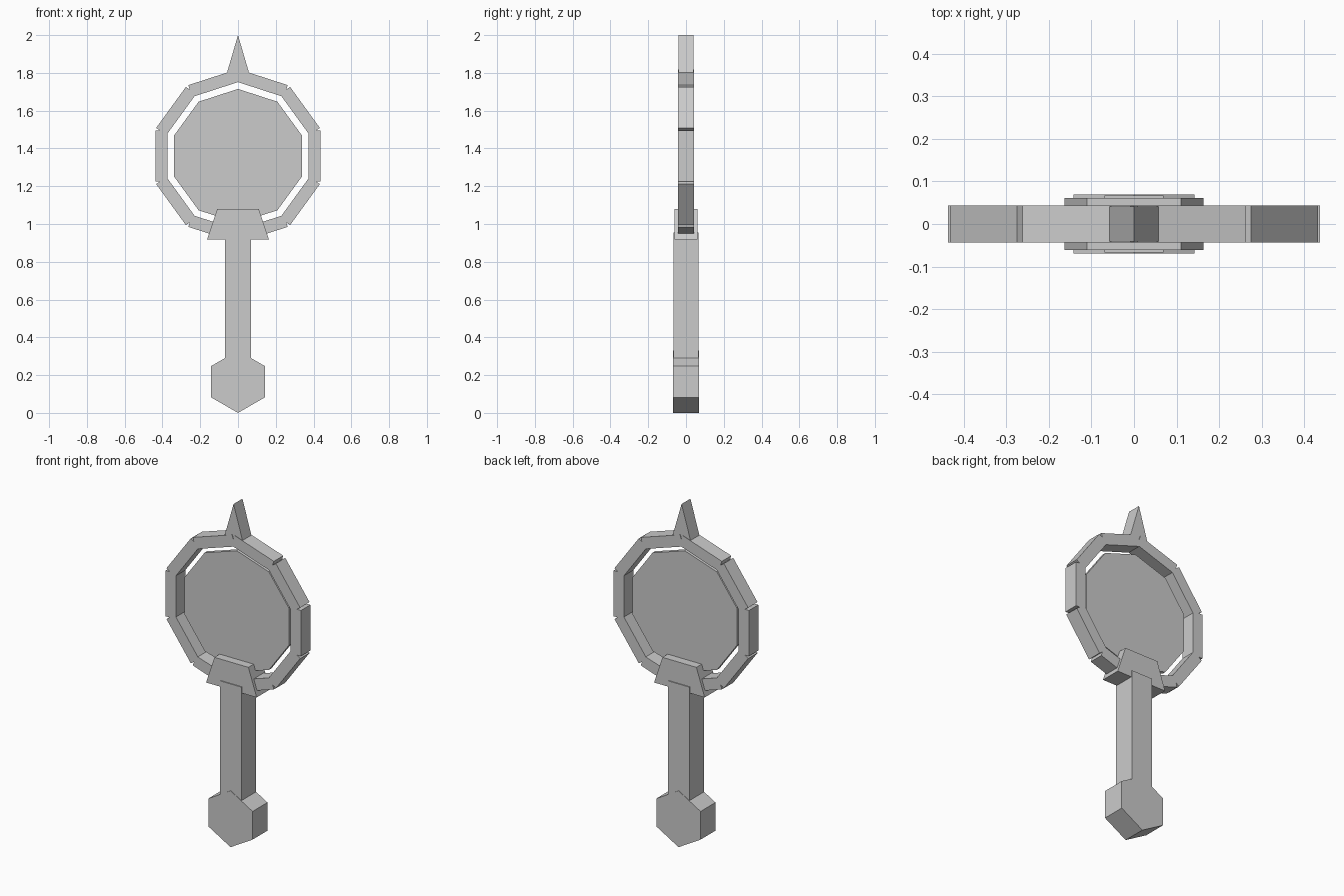
import bpy
import bmesh
from math import sin, cos, pi, tau

cube = bpy.data.objects.get("Cube")
if cube:
    bpy.data.objects.remove(cube, do_unlink=True)

grey = bpy.data.materials.new("plain_grey")
grey.use_nodes = True
colour = (0.6, 0.6, 0.6, 1)
grey.diffuse_color = colour
grey.node_tree.nodes["Principled BSDF"].inputs["Base Color"].default_value = colour


def slab(name, outlines, depth):
    """Extrude closed (x, z) outlines evenly about y = 0, to half-thickness depth."""
    bm = bmesh.new()
    for outline in outlines:
        face = bm.faces.new([bm.verts.new((x, -depth, z)) for x, z in outline])
        result = bmesh.ops.extrude_face_region(bm, geom=[face], use_keep_orig=True)
        moved = [g for g in result["geom"] if isinstance(g, bmesh.types.BMVert)]
        bmesh.ops.translate(bm, verts=moved, vec=(0, 2 * depth, 0))
    bmesh.ops.recalc_face_normals(bm, faces=bm.faces)
    mesh = bpy.data.meshes.new(name)
    bm.to_mesh(mesh)
    bm.free()
    mesh.materials.append(grey)
    obj = bpy.data.objects.new(name, mesh)
    bpy.context.collection.objects.link(obj)
    return obj


def polygon(sides, radius, centre_z):
    """Regular polygon with one corner pointing straight up."""
    return [(radius * sin(tau * i / sides), centre_z + radius * cos(tau * i / sides))
            for i in range(sides)]


def trapezoid(low_half, low_z, high_half, high_z):
    return [(-low_half, low_z), (low_half, low_z), (high_half, high_z), (-high_half, high_z)]


RING_Z = 1.36
SIDES = 10


def ring_bar(index, inner=0.372, outer=0.438, half=0.134):
    """Rectangular bar tangent to the ring; its square ends leave notches."""
    a = tau * index / SIDES
    corners = [(inner, -half), (outer, -half), (outer, half), (inner, half)]
    return [(r * cos(a) - t * sin(a), RING_Z + r * sin(a) + t * cos(a)) for r, t in corners]


# Head: thin ten-sided disc inside a ring of ten bars, with a spike on top
slab("disc", [polygon(SIDES, 0.355, RING_Z)], 0.012)
slab("ring", [ring_bar(i) for i in range(SIDES)], 0.0435)
slab("spike", [[(-0.06, 1.795), (0.06, 1.795), (0, 2.0)]], 0.041)

# Collar, handle and six-sided pommel
slab("collar", [trapezoid(0.164, 0.918, 0.11, 1.08)], 0.061)
slab("handle", [trapezoid(0.069, 0.17, 0.069, 0.955)], 0.0665)
slab("pommel", [polygon(6, 0.165, 0.165)], 0.069)
